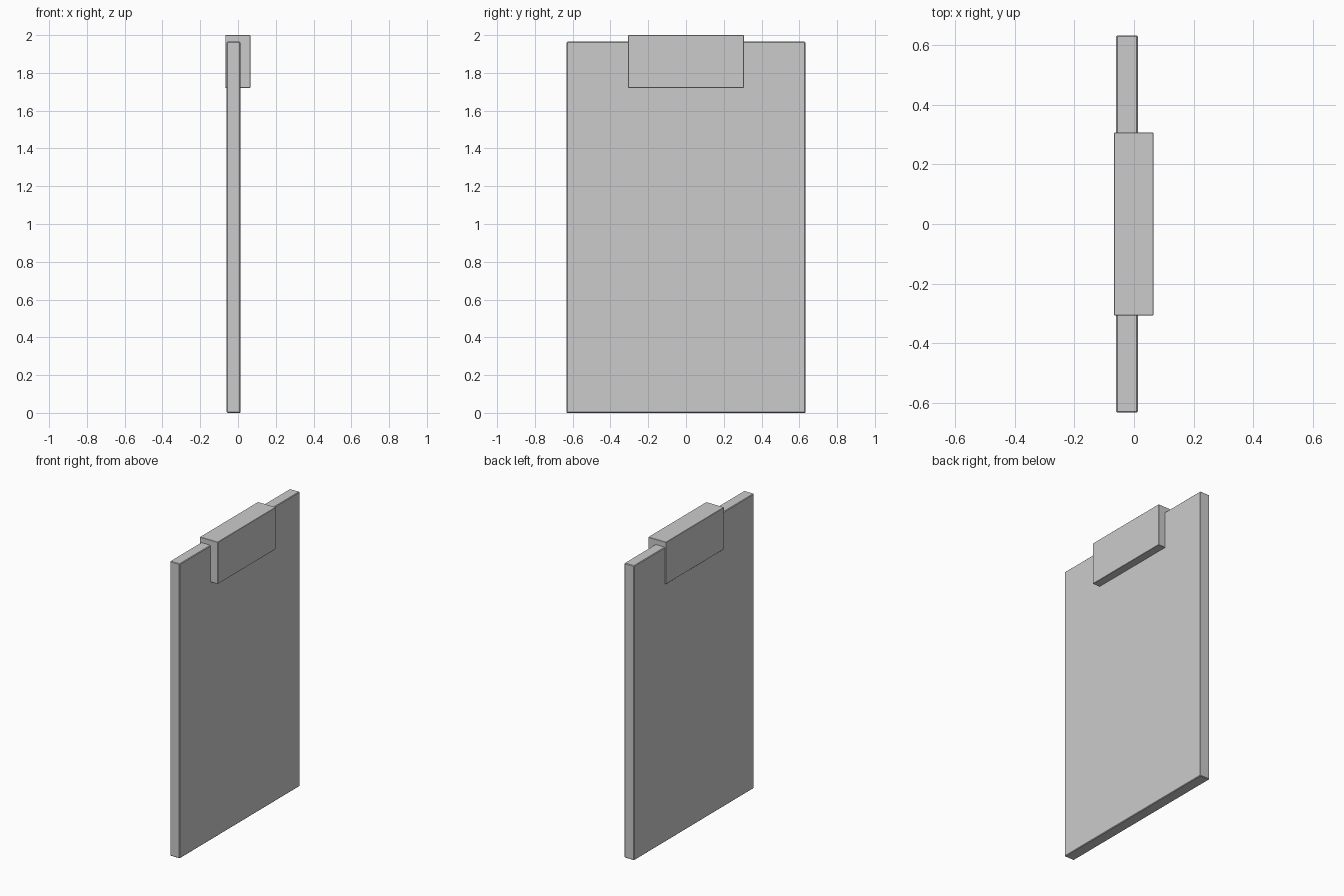
import bpy

if "Cube" in bpy.data.objects:
    bpy.data.objects.remove(bpy.data.objects["Cube"])


def box(name, lo, hi, bevel):
    """Box between two corners with slightly eased edges."""
    centre = [(a + b) / 2 for a, b in zip(lo, hi)]
    bpy.ops.mesh.primitive_cube_add(size=1, location=centre)
    obj = bpy.context.object
    obj.name = name
    obj.scale = [b - a for a, b in zip(lo, hi)]
    bpy.ops.object.transform_apply(location=False, rotation=False, scale=True)
    mod = obj.modifiers.new("eased_edges", 'BEVEL')
    mod.width = bevel
    mod.segments = 1
    return obj


# Flat backing board
box("board", (-0.060, -0.632, 0.0), (0.013, 0.632, 1.965), 0.004)

# Clip block straddling the top edge, standing out mostly on the +x face
box("clip", (-0.067, -0.306, 1.72), (0.065, 0.306, 2.0), 0.002)
